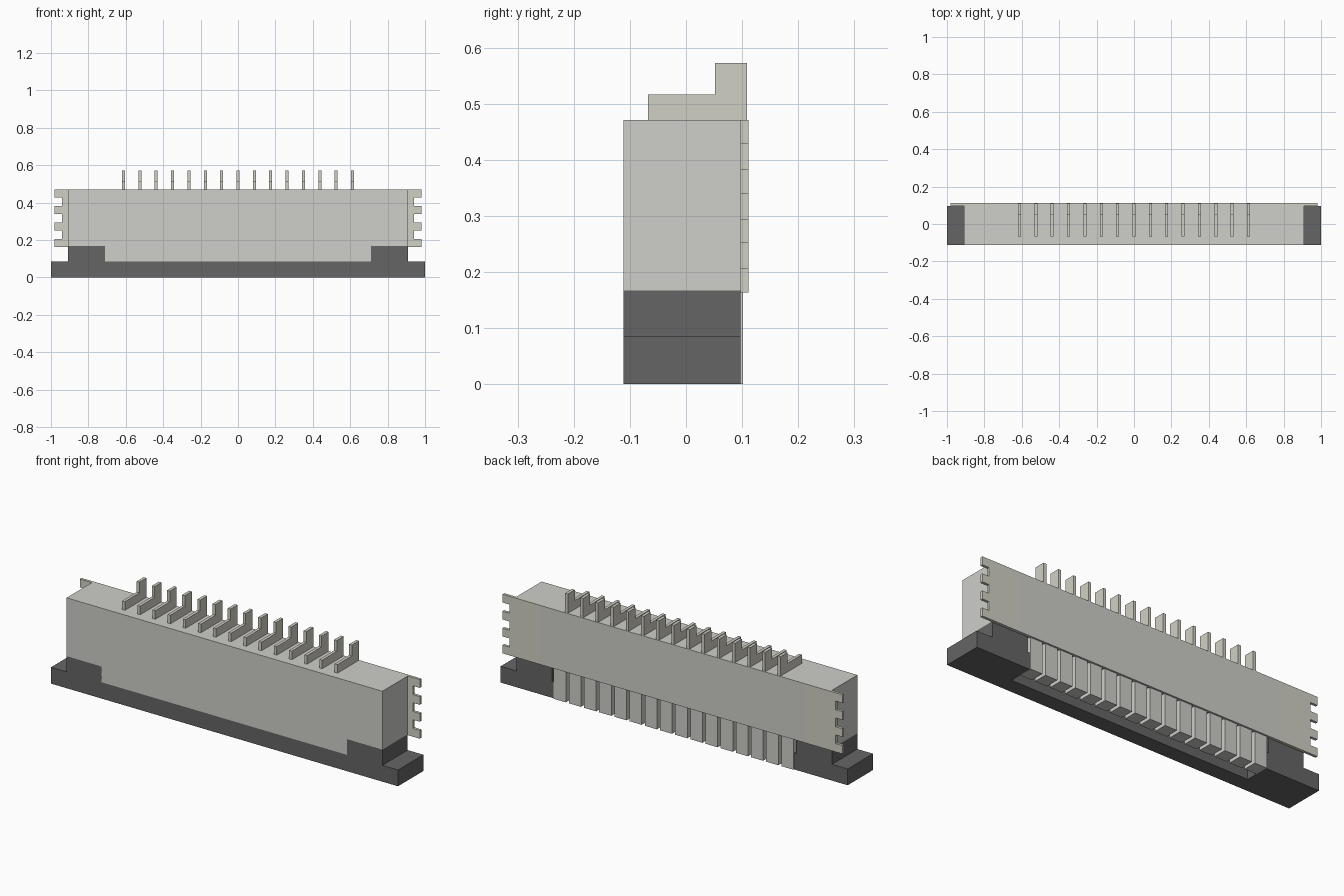
import bpy, bmesh

if "Cube" in bpy.data.objects:
    bpy.data.objects.remove(bpy.data.objects["Cube"])


def material(name, rgb):
    m = bpy.data.materials.new(name)
    m.diffuse_color = (*rgb, 1)
    m.use_nodes = True
    m.node_tree.nodes["Principled BSDF"].inputs["Base Color"].default_value = m.diffuse_color
    return m


light = material("light_plastic", (0.62, 0.62, 0.59))
dark = material("dark_plastic", (0.13, 0.13, 0.13))
metal = material("metal", (0.64, 0.63, 0.56))


def extrude(name, points, vec, mat):
    """Extrude a flat outline along vec into a closed solid."""
    bm = bmesh.new()
    face = bm.faces.new([bm.verts.new(p) for p in points])
    new = bmesh.ops.extrude_face_region(bm, geom=[face])["geom"]
    bmesh.ops.translate(bm, vec=vec,
                        verts=[v for v in new if isinstance(v, bmesh.types.BMVert)])
    bmesh.ops.recalc_face_normals(bm, faces=bm.faces)
    me = bpy.data.meshes.new(name)
    bm.to_mesh(me)
    bm.free()
    me.materials.append(mat)
    ob = bpy.data.objects.new(name, me)
    bpy.context.collection.objects.link(ob)
    return ob


def box(name, x0, x1, y0, y1, z0, z1, mat):
    pts = [(x0, y0, z0), (x1, y0, z0), (x1, y1, z0), (x0, y1, z0)]
    return extrude(name, pts, (0, 0, z1 - z0), mat)


FRONT, BACK, REAR = -0.111, 0.097, 0.111
PITCH = 0.0875

# Housing: front profile narrows between the slider blocks
box("housing", -0.91, 0.91, FRONT, BACK, 0.167, 0.471, light)
box("housing_lower", -0.71, 0.71, FRONT, 0.03, 0.085, 0.167, light)
box("rear_wall", -0.76, 0.76, BACK, REAR, 0.163, 0.471, light)

# Slider: U-shaped slab open at the back, with raised end blocks
slab = [(-1, FRONT), (1, FRONT), (1, BACK), (0.69, BACK),
        (0.69, -0.03), (-0.69, -0.03), (-0.69, BACK), (-1, BACK)]
extrude("slider_base", [(x, y, 0) for x, y in slab], (0, 0, 0.085), dark)
for side, s in (("left", -1), ("right", 1)):
    x0, x1 = sorted((s * 0.705, s * 0.91))
    box(f"slider_block_{side}", x0, x1, FRONT, BACK, 0.085, 0.167, dark)

    # Toothed solder tab: four teeth along the outer edge
    outline = [(s * 0.76, 0.471), (s * 0.76, 0.163)]
    for i in range(4):
        z = 0.163 + i * 0.0883
        outline += [(s * 0.98, z), (s * 0.98, z + 0.043)]
        if i < 3:
            outline += [(s * 0.94, z + 0.043), (s * 0.94, z + 0.0883)]
    outline[-1] = (s * 0.98, 0.471)
    extrude(f"solder_tab_{side}", [(x, BACK, z) for x, z in outline],
            (0, REAR - BACK, 0), metal)

# Comb of tongues along the lower back
for i in range(16):
    x = (i - 7.5) * PITCH
    box(f"comb_tongue_{i + 1}", x - 0.035, x + 0.035, 0.03, 0.102, 0, 0.167, light)

# Stepped contact pins on top
pin = [(-0.068, 0.46), (0.109, 0.46), (0.109, 0.572), (0.052, 0.572),
       (0.052, 0.516), (-0.068, 0.516)]
for i in range(15):
    x = (i - 7) * PITCH
    extrude(f"pin_{i + 1}", [(x - 0.008, y, z) for y, z in pin], (0.016, 0, 0), metal)
